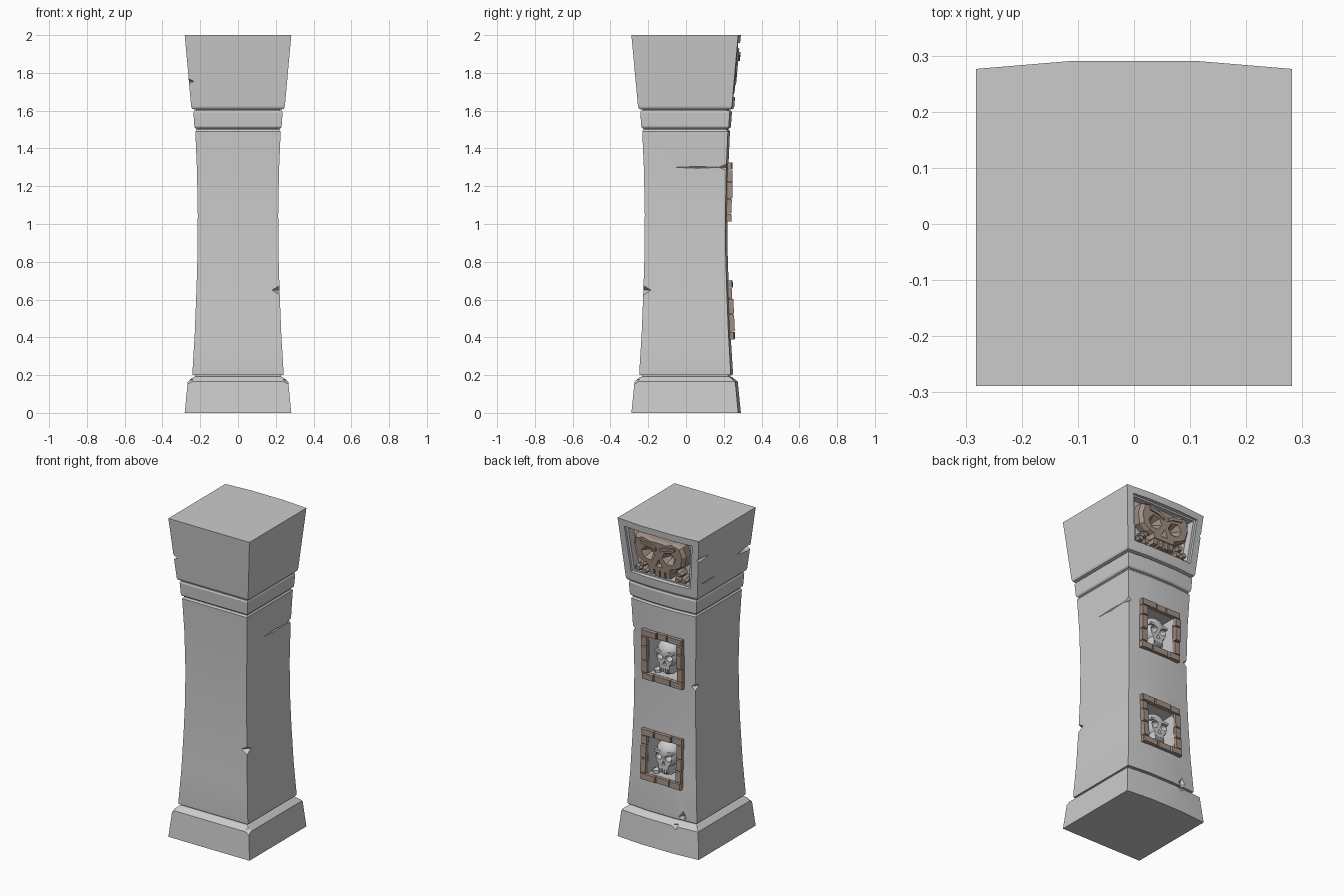
import bpy, bmesh, math, random
from mathutils import Matrix, Vector

if "Cube" in bpy.data.objects:
    bpy.data.objects.remove(bpy.data.objects["Cube"])

random.seed(4)
I = Matrix.Identity(4)
brown = bpy.data.materials.new("brown_stone")
brown.diffuse_color = (0.36, 0.28, 0.23, 1)
brown.use_nodes = True
brown.node_tree.nodes["Principled BSDF"].inputs["Base Color"].default_value = brown.diffuse_color


def activate(ob):
    bpy.ops.object.select_all(action='DESELECT')
    ob.select_set(True)
    bpy.context.view_layer.objects.active = ob


def finish(name, bm, M=I, mat=None):
    bmesh.ops.recalc_face_normals(bm, faces=bm.faces)
    bm.transform(M)
    me = bpy.data.meshes.new(name)
    bm.to_mesh(me)
    bm.free()
    ob = bpy.data.objects.new(name, me)
    bpy.context.collection.objects.link(ob)
    if mat:
        me.materials.append(mat)
    return ob


def loft_rings(bm, rings):
    vs = [[bm.verts.new(p) for p in r] for r in rings]
    n = len(vs[0])
    for a, b in zip(vs, vs[1:]):
        for i in range(n):
            bm.faces.new((a[i], a[(i + 1) % n], b[(i + 1) % n], b[i]))
    bm.faces.new(vs[0])
    bm.faces.new(vs[-1])


def column_part(name, profile):
    """Stack of (z, half width) sections; the back face bulges slightly."""
    bm = bmesh.new()
    loft_rings(bm, [[(x * h, y * h, z) for x, y in
                     ((-1, -1.025), (1, -1.025), (1, .98), (.4, 1.03), (-.4, 1.03), (-1, .98))]
                    for z, h in profile])
    return finish(name, bm)


def sym(half):
    return half + [(-x, z) for x, z in reversed(half) if x > 0]


def rect(x0, x1, z0, z1):
    return [(x0, z0), (x1, z0), (x1, z1), (x0, z1)]


def prism(bm, pts, levels):
    """Polygon in x/z lofted along y; levels are (y, scale)."""
    c = sum((Vector(p) for p in pts), Vector((0, 0))) / len(pts)
    loft_rings(bm, [[(c.x + (x - c.x) * s, y, c.y + (z - c.y) * s) for x, z in pts]
                    for y, s in levels])


def prism_ob(name, pts, levels, M=I, mat=None):
    bm = bmesh.new()
    prism(bm, pts, levels)
    return finish(name, bm, M, mat)


def ball(loc, size, M=I, u=12, v=8, name="ball"):
    bm = bmesh.new()
    bmesh.ops.create_uvsphere(bm, u_segments=u, v_segments=v, radius=1)
    bm.transform(Matrix.Translation(loc) @ Matrix.Diagonal((*size, 1)))
    return finish(name, bm, M)


def boolean(ob, other, op='DIFFERENCE'):
    activate(ob)
    m = ob.modifiers.new("cut", 'BOOLEAN')
    m.object, m.operation, m.solver = other, op, 'EXACT'
    bpy.ops.object.modifier_apply(modifier=m.name)
    bpy.data.objects.remove(other)


def chip(ob, loc, size):
    boolean(ob, ball(loc, size, u=4, v=2))


def smooth(ob, angle=28):
    activate(ob)
    bpy.ops.object.shade_smooth_by_angle(angle=math.radians(angle))


# Column: base, concave shaft, neck band, flared capital
base = column_part("base", [(0, .282), (.165, .266), (.19, .237), (.192, .228), (.21, .228)])
shaft = column_part("shaft", [(.2, .228), (.2, .24), (.22, .241), (.42, .229), (.65, .220),
                              (.85, .214), (1.05, .213), (1.28, .217), (1.49, .226), (1.5, .219), (1.515, .219)])
band = column_part("neck_band", [(1.505, .222), (1.51, .228), (1.515, .231), (1.59, .236), (1.6, .232), (1.6, .222), (1.615, .222)])
capital = column_part("capital", [(1.605, .225), (1.61, .243), (1.622, .248), (2.0, .282)])

# Worn chips on the edges
for loc, size in [((.225, -.23, .65), (.05, .05, .03)), ((.22, .215, 1.3), (.02, .05, .018)),
                  ((-.215, .212, 1.04), (.03, .04, .025)), ((-.15, .25, .22), (.03, .03, .05)),
                  ((.217, .06, 1.3), (.006, .14, .006))]:
    chip(shaft, loc, size)
for sx, sy in ((1, -1), (-1, -1), (1, 1)):
    chip(base, (sx * .272, sy * .277, .175), (.05, .05, .028))
chip(base, (-.12, .28, .17), (.04, .03, .03))
for loc, size in [((-.265, -.24, 1.755), (.04, .12, .02)), ((-.272, .24, 1.87), (.014, .1, .02)),
                  ((-.25, .15, 1.7), (.012, .12, .008))]:
    chip(capital, loc, size)


def niche_frame(M, tag):
    """Ring of irregular blocks around a niche opening."""
    bm = bmesh.new()
    W, H, w, h, g = .142, .158, .1, .116, .0015
    cells = []
    for s in (-1, 1):
        a, b = sorted((s * h, s * H))
        cuts = [-W, random.uniform(-.07, -.03), random.uniform(.03, .08), W]
        cells += [(p, q, a, b) for p, q in zip(cuts, cuts[1:])]
        a, b = sorted((s * w, s * W))
        cuts = [-h, random.uniform(-.06, -.02), random.uniform(.02, .07), h]
        cells += [(a, b, p, q) for p, q in zip(cuts, cuts[1:])]
    for x0, x1, z0, z1 in cells:
        top = random.uniform(.017, .026)
        prism(bm, rect(x0 + g, x1 - g, z0 + g, z1 - g), [(-.025, 1), (top - .005, 1), (top, .92)])
    return finish("niche_frame_" + tag, bm, M, brown)


def niche_skull(M, tag):
    """Rounded grey skull with hollow eyes, nose and tooth gaps."""
    skull = ball((0, -.035, .03), (.076, .068, .072), M, 16, 10, "niche_skull_" + tag)
    face = sym([(0, .04), (.055, .04), (.068, .005), (.06, -.025), (.042, -.045), (.04, -.1), (0, -.108)])
    boolean(skull, prism_ob("face", face, [(-.07, 1), (.0, 1), (.022, .82)], M), 'UNION')
    brow = sym([(0, .03), (.03, .045), (.066, .04), (.068, .027), (.03, .025), (0, .014)])
    boolean(skull, prism_ob("brow", brow, [(-.04, 1), (.03, .92)], M), 'UNION')
    for s in (-1, 1):
        boolean(skull, ball((s * .032, .016, .004), (.024, .034, .02), M, 8, 6))
    boolean(skull, prism_ob("nose", [(-.014, -.045), (.014, -.045), (0, -.015)], [(-.01, .5), (.04, 1.2)], M))
    for x in (-.024, -.008, .008, .024):
        boolean(skull, prism_ob("gap", rect(x - .0025, x + .0025, -.12, -.068), [(0, 1), (.04, 1)], M))
    smooth(skull, 35)


# Two framed niches on the back face
for tag, z, y, tilt in (("lower", .545, .229, .047), ("upper", 1.17, .2205, -.008)):
    M = Matrix.Translation((0, y, z)) @ Matrix.Rotation(tilt, 4, 'X')
    boolean(shaft, prism_ob("hole", rect(-.1, .1, -.116, .116), [(-.11, 1), (.06, 1)], M))
    niche_frame(M, tag)
    niche_skull(M @ Matrix.Translation((0, -.028, 0)), tag)
    ball((.07, -.05, -.11), (.028, .04, .022), M, 6, 3, "niche_rubble_" + tag)

# Recessed panel in the capital with a blocky brown skull
P = Matrix.Translation((0, .272, 1.815)) @ Matrix.Rotation(-.09, 4, 'X')
panel = sym([(0, -.145), (.208, -.145), (.238, .145), (0, .145)])
boolean(capital, prism_ob("step", panel, [(-.02, .98), (.05, 1.04)], P))
boolean(capital, prism_ob("panel", panel, [(-.065, .9), (.05, .93)], P))
outline = sym([(0, .112), (.06, .108), (.11, .124), (.165, .108), (.182, .05), (.168, -.02),
               (.12, -.05), (.085, -.06), (.08, -.09), (0, -.09)])
relief = prism_ob("capital_skull", outline, [(-.08, 1), (-.02, 1), (.0, .9)], P, brown)
for s in (-1, 1):
    eye = [(s * x, z) for x, z in ((.022, .01), (.05, -.025), (.1, -.02), (.122, .025), (.09, .06), (.04, .05))]
    boolean(relief, prism_ob("eye", eye, [(-.045, .3), (.01, 1.1)], P))
boolean(relief, prism_ob("nose", [(-.026, -.055), (.026, -.055), (0, .0)], [(-.035, .3), (.01, 1.1)], P))

# Raised brow, teeth and side bone ends of the capital skull
bm = bmesh.new()
for s in (-1, 1):
    prism(bm, [(s * x, z) for x, z in ((.006, .045), (.05, .066), (.125, .078), (.13, .1), (.05, .088), (.006, .07))],
          [(-.03, 1), (.009, .85)])
    for x0, x1, zb in ((.002, .036, -.125), (.04, .074, -.118)):
        prism(bm, [(s * x, z) for x, z in rect(x0, x1, zb, -.07)], [(-.08, 1), (-.015, 1), (-.004, .85)])
    for c in ((.128, -.075), (.158, -.108), (.115, -.115)):
        hexa = [(s * (c[0] + .024 * math.cos(a * math.pi / 3)), c[1] + .02 * math.sin(a * math.pi / 3)) for a in range(6)]
        prism(bm, hexa, [(-.08, 1), (-.025, 1), (-.01, .7)])
finish("capital_skull_details", bm, P, brown)

for ob in (base, shaft, band, capital):
    smooth(ob, 15)
